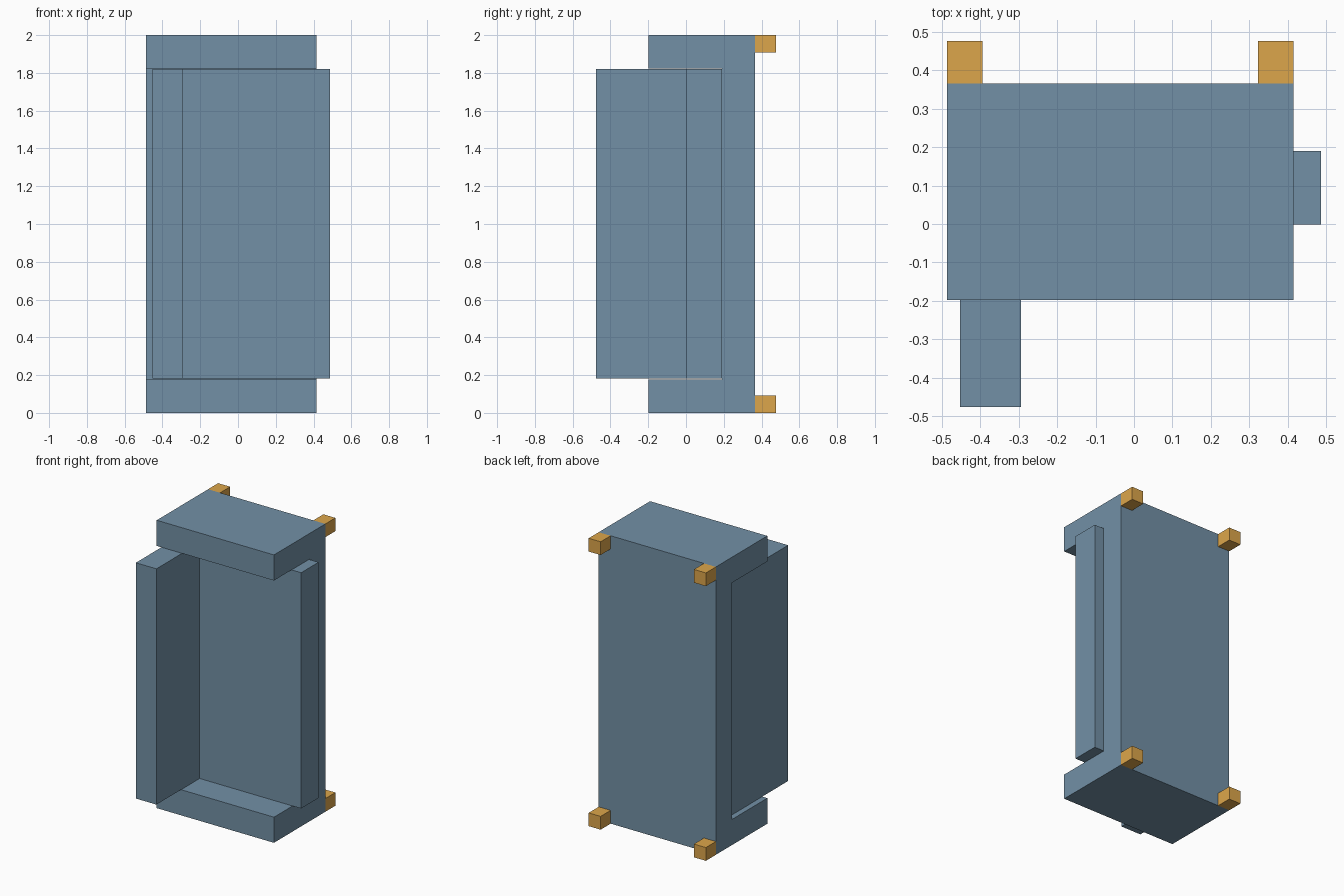
import bpy
import bmesh
from mathutils import Vector

if "Cube" in bpy.data.objects:
    bpy.data.objects.remove(bpy.data.objects["Cube"])


def prism(name, profile, place, direction, mat=None):
    """Extrude a flat profile along a direction into a closed solid."""
    bm = bmesh.new()
    face = bm.faces.new([bm.verts.new(place(a, b)) for a, b in profile])
    ext = bmesh.ops.extrude_face_region(bm, geom=[face], use_keep_orig=True)
    verts = [g for g in ext["geom"] if isinstance(g, bmesh.types.BMVert)]
    bmesh.ops.translate(bm, verts=verts, vec=Vector(direction))
    bmesh.ops.recalc_face_normals(bm, faces=bm.faces)
    mesh = bpy.data.meshes.new(name)
    bm.to_mesh(mesh)
    bm.free()
    obj = bpy.data.objects.new(name, mesh)
    bpy.context.collection.objects.link(obj)
    if mat:
        mesh.materials.append(mat)
    return obj


def paint(name, color):
    mat = bpy.data.materials.new(name)
    mat.diffuse_color = color
    mat.use_nodes = True
    mat.node_tree.nodes["Principled BSDF"].inputs["Base Color"].default_value = mat.diffuse_color
    return mat


blue = paint("slate_blue", (0.17, 0.28, 0.38, 1))
amber = paint("amber", (0.72, 0.38, 0.07, 1))

LEFT, RIGHT, FRONT, BACK = -0.486, 0.415, -0.198, 0.366
SLAB, INNER = 0.178, 0.19

# C-shaped frame: bottom slab, back panel and top slab in one piece
prism("frame",
      [(FRONT, 0), (BACK, 0), (BACK, 2), (FRONT, 2),
       (FRONT, 2 - SLAB), (INNER, 2 - SLAB), (INNER, SLAB), (FRONT, SLAB)],
      lambda y, z: (LEFT, y, z), (RIGHT - LEFT, 0, 0), blue)

# L-shaped insert: side wall projecting forward plus inner back panel
prism("insert",
      [(-0.452, -0.476), (-0.294, -0.476), (-0.294, -0.001),
       (0.486, -0.001), (0.486, INNER), (-0.452, INNER)],
      lambda x, y: (x, y, 0.182), (0, 0, 1.638), blue)

# Four small blocks on the back corners
W, H = 0.092, 0.092
for side, x in (("left", LEFT), ("right", RIGHT - W)):
    for level, z in (("lower", 0), ("upper", 2 - H)):
        prism(f"{level}_{side}_block",
              [(x, BACK), (x + W, BACK), (x + W, 0.476), (x, 0.476)],
              lambda px, py: (px, py, z), (0, 0, H), amber)
